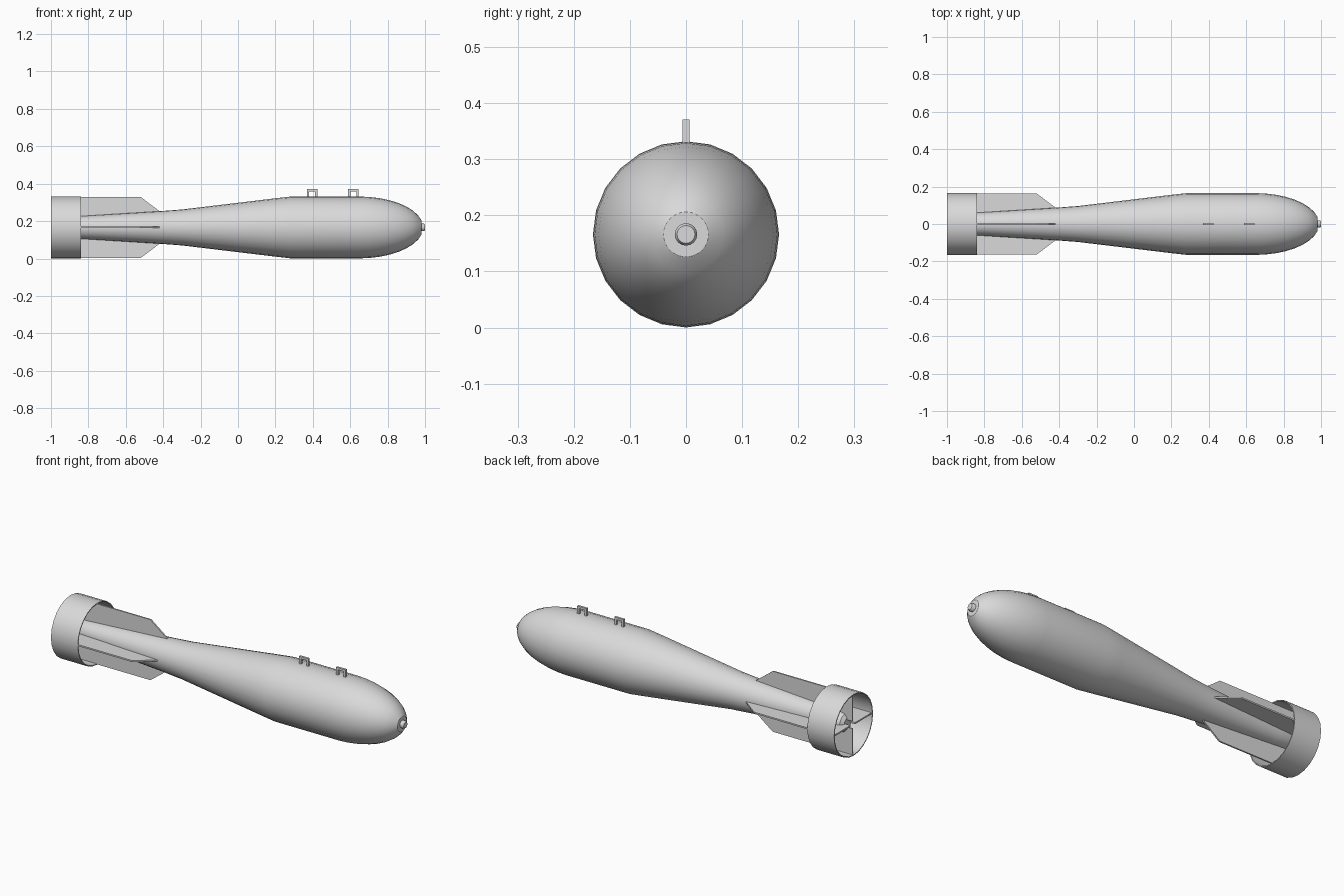
import bpy, bmesh, math

if "Cube" in bpy.data.objects:
    bpy.data.objects.remove(bpy.data.objects["Cube"])

CZ = 0.166          # height of the long axis
SIDES = 24

metal = bpy.data.materials.new("light grey metal")
metal.diffuse_color = (0.7, 0.7, 0.7, 1)
metal.use_nodes = True
metal.node_tree.nodes["Principled BSDF"].inputs["Base Color"].default_value = metal.diffuse_color


def finish(bm, name):
    bmesh.ops.recalc_face_normals(bm, faces=bm.faces[:])
    mesh = bpy.data.meshes.new(name)
    bm.to_mesh(mesh)
    bm.free()
    mesh.materials.append(metal)
    ob = bpy.data.objects.new(name, mesh)
    bpy.context.collection.objects.link(ob)
    bpy.ops.object.select_all(action='DESELECT')
    ob.select_set(True)
    bpy.context.view_layer.objects.active = ob
    bpy.ops.object.shade_smooth_by_angle(angle=math.radians(35))
    return ob


def lathe(name, profile, sides=SIDES, closed=False):
    """Revolve (x, radius) points about the long axis."""
    bm = bmesh.new()
    rings = []
    for x, r in profile:
        rings.append([bm.verts.new((x, r * math.sin(2 * math.pi * i / sides),
                                    CZ + r * math.cos(2 * math.pi * i / sides)))
                      for i in range(sides)])
    pairs = list(zip(rings, rings[1:]))
    if closed:
        pairs.append((rings[-1], rings[0]))
    else:
        bm.faces.new(rings[0])
        bm.faces.new(rings[-1])
    for a, b in pairs:
        for i in range(sides):
            j = (i + 1) % sides
            bm.faces.new((a[i], a[j], b[j], b[i]))
    return finish(bm, name)


def plate(name, outline, thickness, turn=0.0):
    """Extrude an (x, height above axis) outline and turn it about the axis."""
    bm = bmesh.new()
    c, s = math.cos(turn), math.sin(turn)
    sides = []
    for y in (-thickness / 2, thickness / 2):
        sides.append([bm.verts.new((x, y * c + h * s, CZ + h * c - y * s)) for x, h in outline])
    a, b = sides
    bm.faces.new(a)
    bm.faces.new(b[::-1])
    for i in range(len(a)):
        j = (i + 1) % len(a)
        bm.faces.new((a[i], a[j], b[j], b[i]))
    return finish(bm, name)


# Body: slim tail, taper, straight middle and elliptical nose
body = [(-0.965, 0.03), (-0.95, 0.048), (-0.92, 0.056), (-0.84, 0.061),
        (-0.42, 0.087), (-0.3, 0.096), (0.0, 0.132), (0.2, 0.156), (0.28, 0.165), (0.66, 0.165)]
for k in range(1, 9):
    t = math.radians(76) * k / 8
    body.append((0.65 + 0.34 * math.sin(t), 0.165 * math.cos(t)))
lathe("body", body)

# Nose fuze
lathe("nose_fuze", [(0.96, 0.02), (0.994, 0.02), (1.0, 0.016)], sides=16)

# Tail ring
lathe("tail_ring", [(-1.0, 0.166), (-0.84, 0.166), (-0.84, 0.161), (-1.0, 0.161)], closed=True)

# Four tail fins
fin = [(-0.995, 0.02), (-0.995, 0.163), (-0.52, 0.163), (-0.41, 0.08), (-0.41, 0.02)]
for n, label in enumerate(("top", "left", "bottom", "right")):
    plate("tail_fin_" + label, fin, 0.008, n * math.pi / 2)

# Two hanging lugs
for label, x in (("rear", 0.396), ("front", 0.617)):
    w, t = 0.028, 0.012
    plate("lug_" + label, [(x - w, 0.15), (x - w, 0.205), (x + w, 0.205), (x + w, 0.15),
                           (x + w - t, 0.15), (x + w - t, 0.193),
                           (x - w + t, 0.193), (x - w + t, 0.15)], 0.012)
